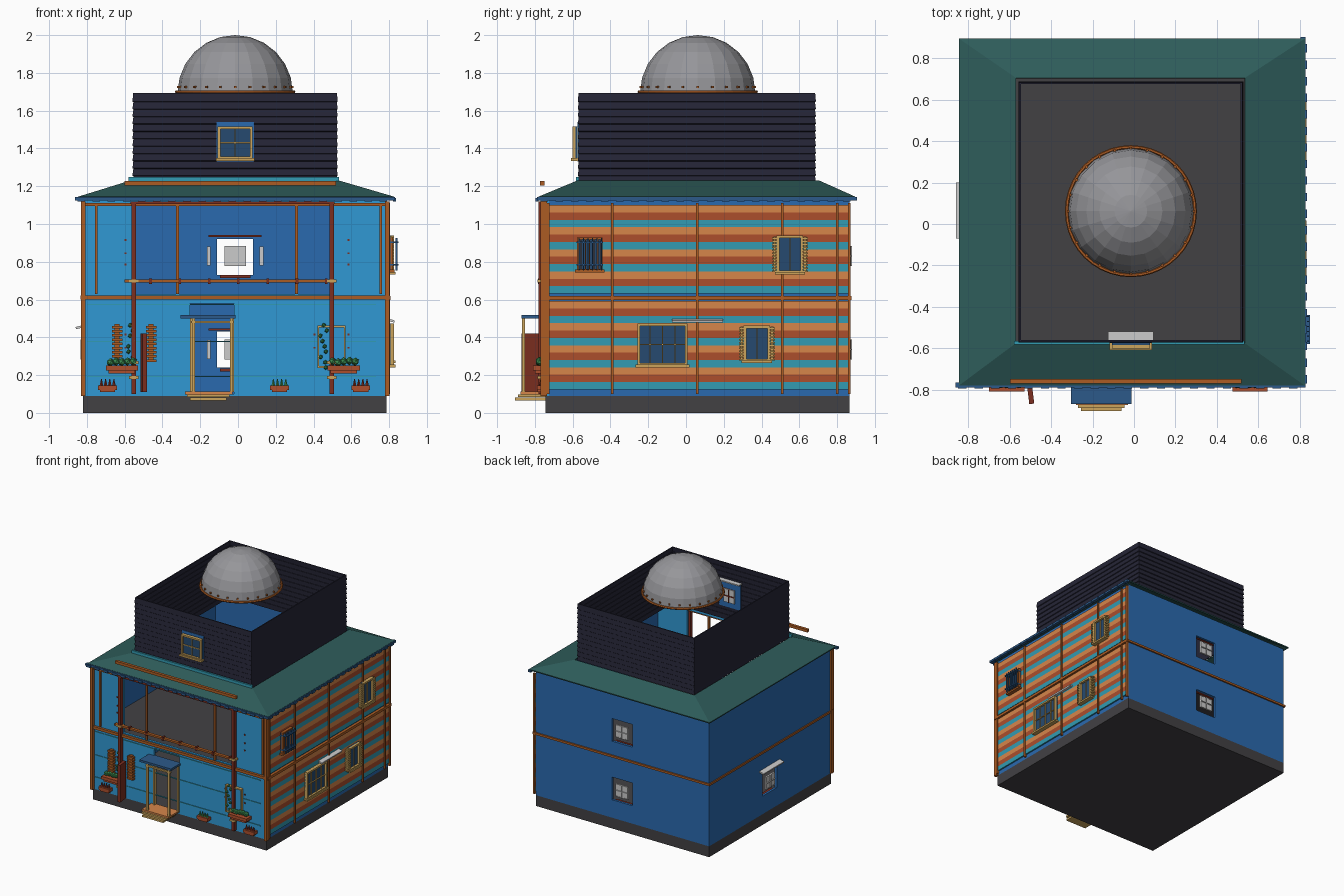
import bpy, bmesh, math, random
from mathutils import Matrix

if "Cube" in bpy.data.objects:
    bpy.data.objects.remove(bpy.data.objects["Cube"])
random.seed(3)
R90 = math.pi / 2

def mat(name, r, g, b):
    m = bpy.data.materials.new(name)
    m.diffuse_color = [((c / 255 + 0.055) / 1.055) ** 2.4 for c in (r, g, b)] + [1]
    m.use_nodes = True
    m.node_tree.nodes["Principled BSDF"].inputs["Base Color"].default_value = m.diffuse_color
    return m

SKY = mat("sky_blue", 48, 152, 212); BLUE = mat("wall_blue", 42, 106, 175)
TEAL = mat("teal", 50, 155, 178); ORANGE = mat("orange", 214, 134, 74)
RUST = mat("rust", 172, 78, 44); BROWN = mat("brown", 172, 92, 36)
RED = mat("dark_red", 124, 46, 32); TAN = mat("tan", 204, 165, 92)
GLASS = mat("glass", 38, 74, 112); GREEN = mat("roof_green", 46, 92, 90)
DARK = mat("tower_dark", 37, 37, 54); STONE = mat("stone", 66, 65, 68)
GREY = mat("dome_grey", 150, 150, 154); PALE = mat("pale", 205, 205, 205)
LEAF = mat("leaf", 60, 140, 80); NAVY = mat("gutter_blue", 44, 90, 138)

def finish(name, bm, m, loc=(0, 0, 0), rot=0):
    me = bpy.data.meshes.new(name)
    bm.to_mesh(me); bm.free()
    me.materials.append(m)
    ob = bpy.data.objects.new(name, me)
    ob.location = loc; ob.rotation_euler.z = rot
    bpy.context.collection.objects.link(ob)
    return ob

def boxes(name, parts, m, loc=(0, 0, 0), rot=0):
    """Each part is x0, x1, y0, y1, z0, z1."""
    bm = bmesh.new()
    for a, b, c, d, e, f in parts:
        M = Matrix.Translation(((a + b) / 2, (c + d) / 2, (e + f) / 2)) @ Matrix.Diagonal((b - a, d - c, f - e, 1))
        bmesh.ops.create_cube(bm, size=1, matrix=M)
    return finish(name, bm, m, loc, rot)

def solid(ob, t):
    s = ob.modifiers.new("thickness", 'SOLIDIFY')
    s.thickness = t; s.offset = 0

def wall(name, side, pos, u0, u1, z0, z1, holes, m):
    us = sorted({u0, u1, *[v for h in holes for v in h[:2]]})
    zs = sorted({z0, z1, *[v for h in holes for v in h[2:]]})
    bm = bmesh.new()
    P = {(u, z): bm.verts.new((u, pos, z) if side == 'y' else (pos, u, z)) for u in us for z in zs}
    for a, b in zip(us, us[1:]):
        for c, d in zip(zs, zs[1:]):
            if not any(h[0] < (a + b) / 2 < h[1] and h[2] < (c + d) / 2 < h[3] for h in holes):
                bm.faces.new([P[a, c], P[b, c], P[b, d], P[a, d]])
    solid(finish(name, bm, m), 0.02)

def loft(name, rings, m, t):
    """Open shell through rectangular rings x0, x1, y0, y1, z."""
    bm = bmesh.new()
    R = [[bm.verts.new(p) for p in ((a, c, z), (b, c, z), (b, d, z), (a, d, z))] for a, b, c, d, z in rings]
    for lo, hi in zip(R, R[1:]):
        for i in range(4):
            j = (i + 1) % 4
            bm.faces.new([lo[i], lo[j], hi[j], hi[i]])
    ob = finish(name, bm, m)
    solid(ob, t)

# foundation, floors and walls
boxes("foundation", [(-.82, .785, -.745, .865, 0, .09)], STONE)
boxes("upper_floor", [(-.81, .775, -.735, .855, .6, .62)], STONE)
wall("front_wall_lower", 'y', -.735, -.82, .785, .09, .61, [(-.255, -.02, .1, .58)], SKY)
wall("front_wall_upper", 'y', -.735, -.82, .785, .61, 1.13, [(-.54, .5, .63, 1.11)], SKY)
wall("back_wall", 'y', .855, -.82, .785, .09, 1.13, [(-.11, .08, .73, .92), (-.11, .08, .24, .43)], BLUE)
wall("left_wall", 'x', -.81, -.745, .865, .09, 1.13, [(-.03, .16, .24, .43)], BLUE)
wall("right_wall", 'x', .775, -.745, .865, .09, 1.13, [], BLUE)

# striped siding on the right wall
for k, m in enumerate((ORANGE, RUST, TEAL)):
    rows = [(1.135 - .039 * (k + 3 * i) - .039 - .035, 1.135 - .039 * (k + 3 * i) - .035) for i in range(4)]
    rows += [(.592 - .039 * (k + 3 * i) - .039, .592 - .039 * (k + 3 * i)) for i in range(4)]
    boxes("siding_" + m.name, [(.784, .797, -.74, .865, a, b) for a, b in rows], m)
boxes("right_posts", [(.79, .806, y - .007, y + .007, .1, 1.11) for y in (-.73, -.39, .06, .51, .8, .865)], BROWN)

# floor band, front posts and balcony
boxes("floor_band", [(-.835, .805, -.765, -.74, .6, .622), (.78, .808, -.76, .875, .598, .62),
                     (-.83, -.81, -.75, .875, .6, .617), (-.83, .8, .86, .877, .6, .617)], BROWN)
boxes("corner_posts", [(x - .012, x + .012, -.77, -.735, .09, 1.12) for x in (-.82, .79)], BROWN)
boxes("thin_posts", [(x - .007, x + .007, -.757, -.74, .63, 1.11) for x in (-.75, -.32, .31, .755)], BROWN)
boxes("top_trim", [(-.81, .78, -.757, -.74, 1.095, 1.11)], BROWN)
boxes("lower_wall_lines", [(-.8, .73, -.75, -.74, z, z + .006) for z in (.19, .375, .57)], TEAL)
boxes("balcony_posts", [(x - .012, x + .012, -.78, -.75, .1, 1.11) for x in (-.553, .497)]
      + [(-.57, .51, -.78, -.75, 1.105, 1.12)], RED)
boxes("post_collars", [(x - .025, x + .025, -.787, -.745, z, z + .015) for x in (-.553, .497) for z in (.18, .26, .69)], TAN)
boxes("balcony_rail", [(-.6, .52, -.78, -.755, .69, .705)], BROWN)
boxes("rail_brackets", [(x, x + .014, -.783, -.75, .683, .712) for x in [-.47 + .155 * i for i in range(7)]], RED)
boxes("roof_edge_bar", [(-.6, .52, -.772, -.748, 1.205, 1.228)], BROWN)
boxes("bolts", [(x, x + .01, -.752, -.74, z, z + .01) for x in (-.6, .58, .4) for z in (.34, .41, .78, .84, .91) if x != .4 or z < .5], RED)

# roof, gutters and tower
loft("hip_roof", [(-.845, .825, -.78, .895, 1.14), (-.57, .535, -.575, .705, 1.225)], GREEN, .01)
boxes("gutters", [(-.862, .828, -.79, -.765, 1.125, 1.143), (.805, .83, -.79, .905, 1.125, 1.143)], NAVY)
boxes("gutter_tabs", [(-.85 + .08 * i, -.81 + .08 * i, -.796, -.78, 1.12, 1.138) for i in range(21)]
      + [(.82, .836, -.77 + .08 * i, -.73 + .08 * i, 1.12, 1.138) for i in range(21)], NAVY)
rings = []
for i in range(12):
    z = 1.22 + i * .47 / 12
    for e, dz in ((.004, 0), (0, .47 / 12 - .002)):
        rings.append((-.551 - e, .52 + e, -.565 - e, .68 + e, z + dz))
rings.append((-.551, .52, -.565, .68, 1.693))
loft("tower", rings, DARK, .012)
boxes("tower_base_trim", [(-.58, .535, -.582, -.566, 1.225, 1.25)], TEAL)

# dome, its ring and rivets
bm = bmesh.new()
bmesh.ops.create_uvsphere(bm, u_segments=20, v_segments=12, radius=.305)
bmesh.ops.delete(bm, geom=[v for v in bm.verts if v.co.z < -.01], context='VERTS')
finish("dome", bm, GREY, (-.015, .062, 1.695))
bpy.ops.mesh.primitive_torus_add(major_radius=.31, minor_radius=.009, major_segments=40, minor_segments=6, location=(-.015, .062, 1.7))
ring = bpy.context.object
ring.name = "dome_ring"; ring.data.materials.append(BROWN)
bm = bmesh.new()
for i in range(24):
    bmesh.ops.create_cube(bm, size=.012, matrix=Matrix.Rotation(i * math.tau / 24, 4, 'Z') @ Matrix.Translation((.303, 0, .03)))
finish("dome_rivets", bm, BROWN, (-.015, .062, 1.695))

# windows: local x runs along the wall, local -y points outwards
def window(name, loc, rot, w, h, nx, nz, d=.03, t=.014, m=TAN, pane=GLASS, sill=True):
    a, b = w / 2, h / 2
    boxes(name + "_pane", [(-a, a, -.012, -.004, -b, b)], pane, loc, rot)
    p = [(-a, -a + t, -d, 0, -b, b), (a - t, a, -d, 0, -b, b), (-a, a, -d, 0, b - t, b), (-a, a, -d, 0, -b, -b + t)]
    p += [(-a + w * i / nx - .003, -a + w * i / nx + .003, -.02, 0, -b, b) for i in range(1, nx)]
    p += [(-a, a, -.02, 0, -b + h * i / nz - .003, -b + h * i / nz + .003) for i in range(1, nz)]
    if sill:
        p += [(-a - .01, a + .01, -d - .008, 0, -b - .008, -b + .006)]
    boxes(name + "_frame", p, m, loc, rot)

def shutters(name, loc, rot, off, w, h, m, n=12):
    p = []
    for s in (-off, off):
        p += [(s - w / 2, s + w / 2, -.03, 0, -h / 2 + h * i / n, -h / 2 + h * (i + .6) / n) for i in range(n)]
        p += [(s - w / 4, s + w / 4, -.022, 0, -h / 2, h / 2)]
    boxes(name, p, m, loc, rot)

def awning(name, loc, rot, w, m=PALE):
    ob = boxes(name, [(-w / 2, w / 2, -.045, 0, -.006, .006)], m, loc, rot)
    ob.rotation_euler.x = .25

window("tower_window", (-.015, -.572, 1.43), 0, .185, .175, 2, 2)
boxes("tower_window_panel", [(-.115, .085, -.575, -.555, 1.33, 1.54)], BLUE)
window("tower_inner_window", (-.015, -.557, 1.43), math.pi, .1, .11, 2, 2, .01, .01, RED, PALE, False)
boxes("tower_awning", [(-.125, .095, -.56, -.52, 1.55, 1.56)], PALE)
window("right_big_window", (.795, -.125, .362), R90, .265, .225, 4, 2)
window("right_low_window", (.795, .375, .367), R90, .14, .19, 2, 1)
shutters("right_low_shutters", (.795, .375, .367), R90, .08, .03, .18, TAN)
window("right_high_window", (.795, .55, .84), R90, .14, .2, 2, 1)
shutters("right_high_shutters", (.795, .55, .84), R90, .08, .03, .19, TAN)
window("right_barred_window", (.795, -.51, .84), R90, .135, .175, 6, 1, .025, .01, BROWN)
boxes("window_bars", [(-.06 + .024 * i, -.054 + .024 * i, -.05, -.04, -.085, .085) for i in range(6)]
      + [(-.07, .07, -.055, 0, z, z + .008) for z in (-.06, .06)], NAVY, (.795, -.51, .84), R90)
awning("right_awning", (.785, .06, .495), R90, .27)
awning("left_awning", (-.815, .065, .46), -R90, .27)
for name, loc, rot in (("back_high", (-.015, .86, .83), math.pi), ("back_low", (-.015, .86, .335), math.pi),
                       ("left_low", (-.815, .065, .335), -R90)):
    window(name + "_window", loc, rot, .115, .105, 2, 2, .014, .006, PALE, PALE, False)
    boxes(name + "_inner_trim", [(-.14, .14, .02, .05, .1, .112), (-.08, .08, .02, .04, -.115, -.1)], RED, loc, rot)
    boxes(name + "_inner_slats", [(s - .01, s + .01, .02, .035, -.05, .05) for s in (-.14, .14)], PALE, loc, rot)

# entrance: porch roof, posts, deck, steps
boxes("porch_roof", [(-.305, -.012, -.87, -.735, .5, .517)], NAVY)
boxes("porch_posts", [(x - .008, x + .008, -.868, -.852, .11, .5) for x in (-.235, -.035)]
      + [(-.255, -.24, -.76, -.735, .11, .5), (-.035, -.02, -.76, -.735, .11, .5), (-.25, -.02, -.868, -.852, .475, .487)], TAN)
boxes("porch_deck", [(-.28, -.03, -.875, -.735, .098, .112)], ORANGE)
boxes("steps", [(-.27, -.045, -.89, -.745, .083, .097), (-.255, -.06, -.905, -.745, .066, .081)], TAN)
leaf = boxes("open_door_leaf", [(-.012, .012, -.09, 0, .11, .42)], RED, (-.505, -.78, 0))
leaf.rotation_euler.z = .12

# front shutters and empty window frame
shutters("front_shutters", (-.55, -.745, .37), 0, .09, .055, .2, BROWN, 9)
window("front_open_frame", (.495, -.745, .35), 0, .15, .225, 1, 1, .025, .01, TAN, SKY, False)

# planters with pointed plants and bushes
for i, x in enumerate((-.69, .22, .65)):
    boxes("low_planter_%d" % i, [(x - .05, x + .05, -.79, -.745, .12, .145), (x - .04, x + .04, -.785, -.745, .11, .12)], RUST)
    bm = bmesh.new()
    for k in range(4):
        bmesh.ops.create_cone(bm, cap_ends=True, segments=6, radius1=.012, radius2=.002, depth=.04,
                              matrix=Matrix.Translation((x - .033 + .022 * k, -.768, .16)))
    finish("sprouts_%d" % i, bm, LEAF if i == 1 else RED)
for i, (x, vx) in enumerate(((-.615, -.57), (.56, .455))):
    boxes("high_planter_%d" % i, [(x - .085, x + .085, -.81, -.745, .225, .25), (x - .07, x + .07, -.8, -.745, .208, .225)], RUST)
    bm = bmesh.new()
    for k in range(5):
        bmesh.ops.create_icosphere(bm, subdivisions=1, radius=.022,
                                   matrix=Matrix.Translation((x - .06 + .03 * k, -.775, .265 + random.uniform(0, .012))))
    for k in range(9):
        bmesh.ops.create_icosphere(bm, subdivisions=1, radius=.012,
                                   matrix=Matrix.Translation((vx + random.uniform(-.02, .02), -.77, .24 + .028 * k)))
    finish("bush_and_vine_%d" % i, bm, LEAF)
